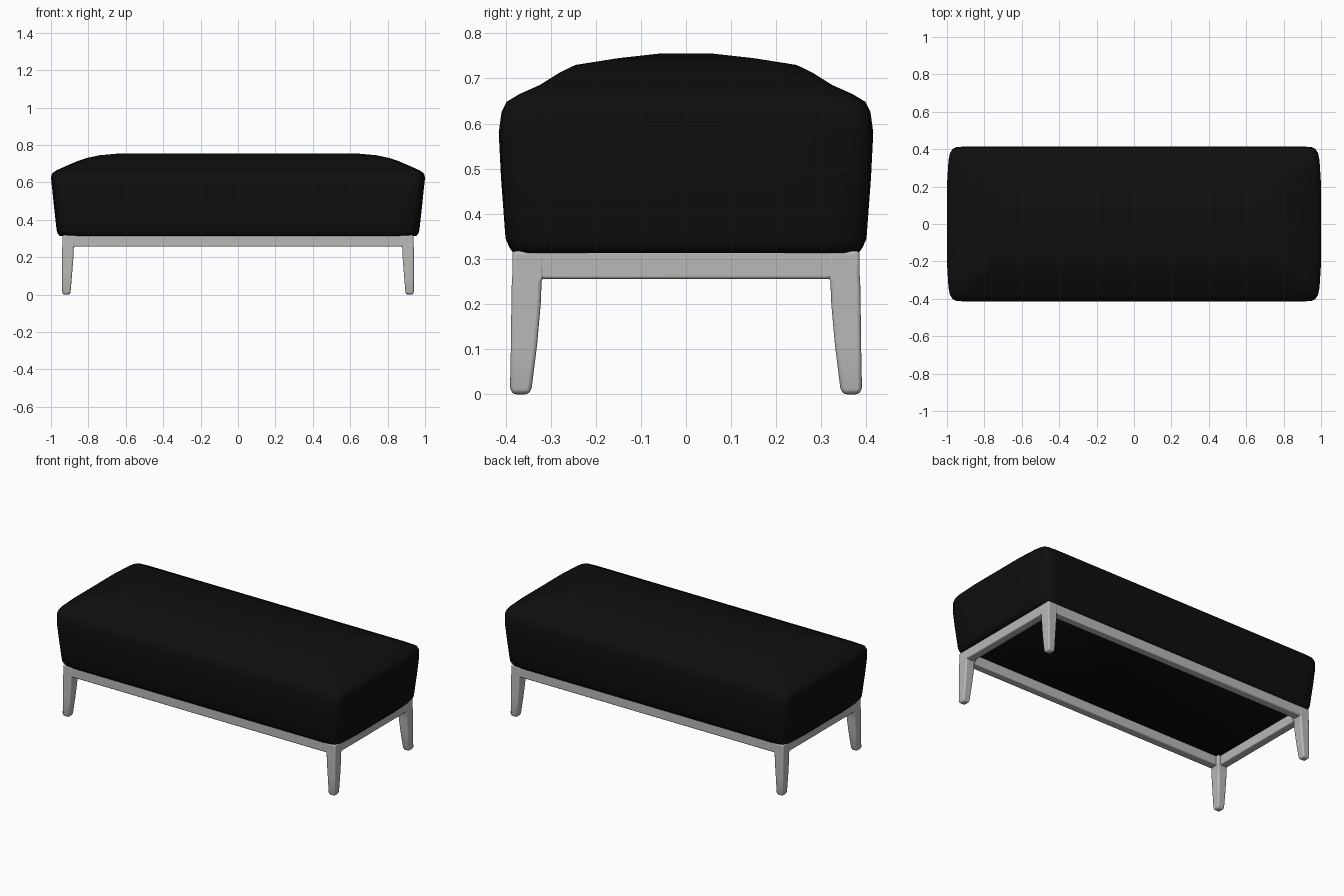
import bpy
import bmesh
from math import radians

if "Cube" in bpy.data.objects:
    bpy.data.objects.remove(bpy.data.objects["Cube"], do_unlink=True)


def make_material(name, color):
    mat = bpy.data.materials.new(name)
    mat.use_nodes = True
    mat.diffuse_color = color
    mat.node_tree.nodes["Principled BSDF"].inputs["Base Color"].default_value = color
    return mat


black = make_material("black upholstery", (0.0045, 0.0045, 0.0045, 1))
grey = make_material("pale grey frame", (0.48, 0.48, 0.465, 1))


def loft(name, rings, mat, bevel=0, angle=40):
    """Skin a stack of equal-length rings and cap both ends."""
    bm = bmesh.new()
    loops = [[bm.verts.new(p) for p in ring] for ring in rings]
    for low, high in zip(loops, loops[1:]):
        for i in range(len(low)):
            j = (i + 1) % len(low)
            bm.faces.new((low[i], low[j], high[j], high[i]))
    bm.faces.new(loops[0])
    bm.faces.new(loops[-1])
    bmesh.ops.recalc_face_normals(bm, faces=bm.faces)
    mesh = bpy.data.meshes.new(name)
    bm.to_mesh(mesh)
    bm.free()
    obj = bpy.data.objects.new(name, mesh)
    bpy.context.collection.objects.link(obj)
    mesh.materials.append(mat)
    if bevel:
        mod = obj.modifiers.new("Soft edges", "BEVEL")
        mod.width = bevel
        mod.segments = 3
        mod.limit_method = "ANGLE"
        mod.angle_limit = radians(40)
    bpy.ops.object.select_all(action="DESELECT")
    obj.select_set(True)
    bpy.context.view_layer.objects.active = obj
    bpy.ops.object.shade_smooth_by_angle(angle=radians(angle))
    return obj


def rect(x0, x1, y0, y1, z):
    return [(x0, y0, z), (x1, y0, z), (x1, y1, z), (x0, y1, z)]


# Cushion: soft-cornered outlines stacked from the base to the crown
CORNER = [(0, 0.2), (0.008, 0.07), (0.016, 0.03), (0.027, 0.013),
          (0.045, 0.004), (0.1, 0)]


def cushion_ring(hx, hy, z):
    s = min(1, hy / 0.4)
    quarter = [(hx - dx * s, hy - dy * s) for dx, dy in CORNER]
    back = quarter + [(-x, y) for x, y in reversed(quarter)]
    return [(x, y, z) for x, y in back + [(-x, -y) for x, y in back]]


levels = [(0.952, 0.383, 0.313), (0.965, 0.392, 0.327), (0.97, 0.4, 0.345),
          (0.985, 0.41, 0.48), (0.995, 0.415, 0.58), (1.0, 0.409, 0.625),
          (0.994, 0.398, 0.648), (0.97, 0.37, 0.665), (0.925, 0.325, 0.685),
          (0.86, 0.28, 0.713), (0.81, 0.245, 0.73), (0.74, 0.15, 0.745),
          (0.63, 0.06, 0.755)]
loft("cushion", [cushion_ring(*lv) for lv in levels], black, angle=60)

# Rails between the legs
for side, label in ((-1, "front"), (1, "back")):
    y0, y1 = sorted((side * 0.384, side * 0.334))
    loft(label + "_rail", [rect(-0.91, 0.91, y0, y1, z) for z in (0.256, 0.318)],
         grey, 0.006)
for side, label in ((-1, "right"), (1, "left")):
    x0, x1 = sorted((side * 0.938, side * 0.888))
    loft(label + "_rail", [rect(x0, x1, -0.36, 0.36, z) for z in (0.256, 0.318)],
         grey, 0.006)

# Legs: outer x, inner x, outer y, inner y and height, tapering to the foot
leg_levels = [(0.935, 0.9, 0.384, 0.348, 0), (0.94, 0.895, 0.39, 0.342, 0.014),
              (0.94, 0.887, 0.388, 0.33, 0.11), (0.94, 0.88, 0.387, 0.322, 0.2),
              (0.94, 0.878, 0.386, 0.32, 0.25), (0.939, 0.872, 0.385, 0.314, 0.262),
              (0.939, 0.872, 0.385, 0.314, 0.318)]
for sx, x_name in ((-1, "right"), (1, "left")):
    for sy, y_name in ((-1, "front"), (1, "back")):
        rings = [rect(sx * xo, sx * xi, sy * yo, sy * yi, z)
                 for xo, xi, yo, yi, z in leg_levels]
        loft(f"{y_name}_{x_name}_leg", rings, grey, 0.008)
